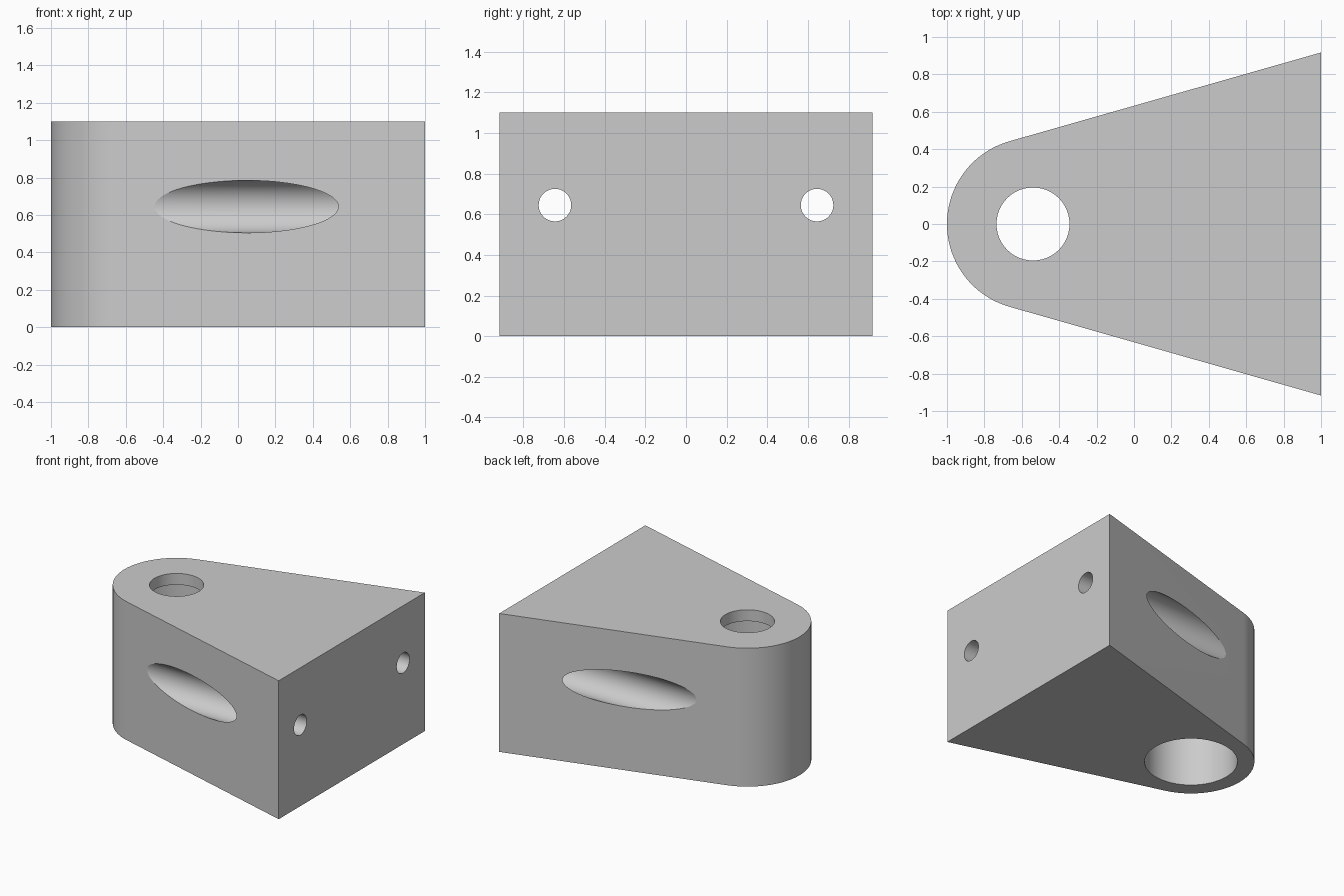
import bpy, bmesh, math
from mathutils import Matrix, Vector

cube = bpy.data.objects.get("Cube")
if cube:
    bpy.data.objects.remove(cube, do_unlink=True)

HEIGHT = 1.1
NOSE_X, NOSE_R = -0.54, 0.46
END_HALF = 0.917
SCREW_Y, SCREW_Z = 0.645, 0.645

grey = bpy.data.materials.new("plain grey")
grey.use_nodes = True
grey.diffuse_color = (0.6, 0.6, 0.6, 1)
grey.node_tree.nodes["Principled BSDF"].inputs["Base Color"].default_value = (0.6, 0.6, 0.6, 1)


def make_object(name, bm):
    bmesh.ops.recalc_face_normals(bm, faces=bm.faces[:])
    mesh = bpy.data.meshes.new(name)
    bm.to_mesh(mesh)
    bm.free()
    mesh.materials.append(grey)
    obj = bpy.data.objects.new(name, mesh)
    bpy.context.collection.objects.link(obj)
    return obj


def cylinder(name, start, end, radius):
    start, end = Vector(start), Vector(end)
    axis = end - start
    turn = axis.to_track_quat('Z', 'Y').to_matrix().to_4x4()
    bm = bmesh.new()
    bmesh.ops.create_cone(bm, cap_ends=True, segments=96, radius1=radius, radius2=radius,
                          depth=axis.length, matrix=Matrix.Translation((start + end) / 2) @ turn)
    return make_object(name, bm)


# Wedge body with a rounded nose whose arc meets the flanks tangentially
dx = 1 - NOSE_X
tangent = math.atan2(END_HALF, dx) + math.acos(NOSE_R / math.hypot(dx, END_HALF))
steps = 64
outline = [(1, -END_HALF), (1, END_HALF)]
for i in range(steps + 1):
    a = tangent + (2 * math.pi - 2 * tangent) * i / steps
    outline.append((NOSE_X + NOSE_R * math.cos(a), NOSE_R * math.sin(a)))
bm = bmesh.new()
base = bm.faces.new([bm.verts.new((x, y, 0)) for x, y in outline])
top = bmesh.ops.extrude_face_region(bm, geom=[base])["geom"]
bmesh.ops.translate(bm, vec=(0, 0, HEIGHT), verts=[v for v in top if isinstance(v, bmesh.types.BMVert)])
body = make_object("wedge_body", bm)

# Stepped bore through the nose: narrow at the top lip, wide below
cutters = [
    cylinder("nose_hole", (NOSE_X, 0, 0.5), (NOSE_X, 0, HEIGHT + 0.1), 0.195),
    cylinder("nose_bore", (NOSE_X, 0, -0.1), (NOSE_X, 0, HEIGHT - 0.09), 0.337),
]
# Screw holes from the end face, opening into wide channels through the flanks
for side, y in (("left", SCREW_Y), ("right", -SCREW_Y)):
    cutters.append(cylinder(side + "_screw_hole", (0.5, y, SCREW_Z), (1.1, y, SCREW_Z), 0.08))
    cutters.append(cylinder(side + "_screw_channel", (-0.9, y, SCREW_Z), (0.8, y, SCREW_Z), 0.14))

bpy.ops.object.select_all(action='DESELECT')
bpy.context.view_layer.objects.active = body
body.select_set(True)
for cutter in cutters:
    cutter.hide_render = True
    mod = body.modifiers.new(cutter.name, 'BOOLEAN')
    mod.operation = 'DIFFERENCE'
    mod.solver = 'EXACT'
    mod.object = cutter
    bpy.ops.object.modifier_apply(modifier=mod.name)
    bpy.data.objects.remove(cutter, do_unlink=True)

bpy.ops.object.shade_smooth_by_angle(angle=math.radians(10))
